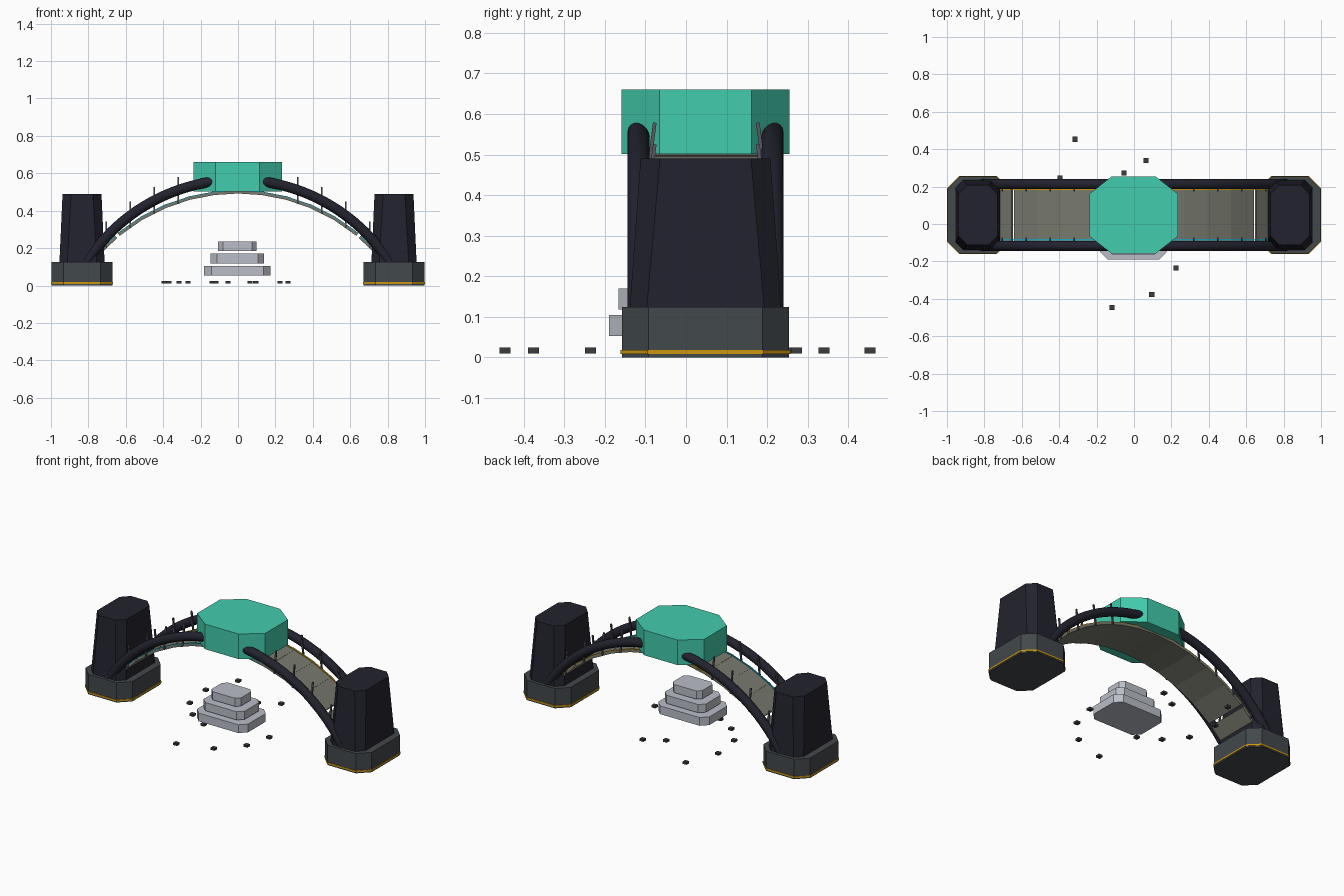
import bpy, bmesh, math
from mathutils import Matrix, Vector

if "Cube" in bpy.data.objects:
    bpy.data.objects.remove(bpy.data.objects["Cube"])


def material(name, rgb):
    lin = [((c / 255 + 0.055) / 1.055) ** 2.4 if c > 10 else c / 255 / 12.92 for c in rgb]
    m = bpy.data.materials.new(name)
    m.diffuse_color = (*lin, 1)
    m.use_nodes = True
    m.node_tree.nodes["Principled BSDF"].inputs["Base Color"].default_value = m.diffuse_color
    return m


SLATE = material("slate_base", (66, 72, 75))
NAVY = material("dark_navy", (34, 34, 46))
TEAL = material("teal", (66, 204, 172))
DECK = material("stone_deck", (120, 122, 110))
PALE = material("pale_grey", (186, 190, 200))
GOLD = material("gold", (205, 150, 15))
CYAN = material("cyan", (30, 170, 195))
STEEL = material("steel_grey", (88, 88, 98))
COAL = material("charcoal", (58, 60, 62))

YC = 0.048            # centre line of the bridge


def finish(name, bm, mat):
    bmesh.ops.recalc_face_normals(bm, faces=bm.faces[:])
    me = bpy.data.meshes.new(name)
    bm.to_mesh(me)
    bm.free()
    me.materials.append(mat)
    ob = bpy.data.objects.new(name, me)
    bpy.context.collection.objects.link(ob)
    return ob


def octagon(name, mat, cx, cy, z0, z1, bottom, top=None):
    """Chamfered block; bottom/top = (half x, half y, chamfer x, chamfer y)."""
    bm = bmesh.new()
    rings = []
    for z, (hx, hy, ax, ay) in ((z0, bottom), (z1, top or bottom)):
        pts = [(hx, hy - ay), (hx - ax, hy), (ax - hx, hy), (-hx, hy - ay),
               (-hx, ay - hy), (ax - hx, -hy), (hx - ax, -hy), (hx, ay - hy)]
        rings.append([bm.verts.new((cx + x, cy + y, z)) for x, y in pts])
    for i in range(8):
        j = (i + 1) % 8
        bm.faces.new((rings[0][i], rings[0][j], rings[1][j], rings[1][i]))
    bm.faces.new(rings[0])
    bm.faces.new(rings[1])
    return finish(name, bm, mat)


def box(name, mat, loc, size, rot=None):
    bm = bmesh.new()
    m = Matrix.Translation(loc) @ (rot or Matrix()) @ Matrix.Diagonal((*size, 1))
    bmesh.ops.create_cube(bm, size=1, matrix=m)
    return finish(name, bm, mat)


def tube(name, mat, path, radius, sides=16):
    """Round tube swept along a path lying in an xz plane."""
    bm = bmesh.new()
    rings = []
    for i, p in enumerate(path):
        t = (path[min(i + 1, len(path) - 1)] - path[max(i - 1, 0)]).normalized()
        n = Vector((-t.z, 0, t.x))
        rings.append([bm.verts.new(p + radius * (math.cos(a) * n + math.sin(a) * Vector((0, 1, 0))))
                      for a in (2 * math.pi * k / sides for k in range(sides))])
    for r, s in zip(rings, rings[1:]):
        for k in range(sides):
            f = bm.faces.new((r[k], r[(k + 1) % sides], s[(k + 1) % sides], s[k]))
            f.smooth = True
    bm.faces.new(rings[0])
    bm.faces.new(rings[-1])
    return finish(name, bm, mat)


for side, label in ((-1, "left"), (1, "right")):
    # footings, gold trim and tapered towers
    octagon(label + "_footing", SLATE, side * 0.834, YC, 0, 0.125, (0.163, 0.206, 0.065, 0.065))
    octagon(label + "_footing_trim", GOLD, side * 0.834, YC, 0.008, 0.018,
            (0.166, 0.209, 0.066, 0.066))
    octagon(label + "_tower", NAVY, side * 0.834, YC, 0.12, 0.49,
            (0.121, 0.187, 0.042, 0.042), (0.104, 0.16, 0.046, 0.048))
    # arched tubes running from footing into the canopy
    for y, edge in ((-0.117, "front"), (0.213, "back")):
        a0, a1 = math.asin(0.13 / 0.965), math.asin(0.835 / 0.965)
        path = []
        for i in range(25):
            a = a0 + (a1 - a0) * i / 24
            path.append(Vector((side * 0.965 * math.sin(a), y, -0.4 + 0.965 * math.cos(a))))
        tube(f"{label}_{edge}_arch_tube", NAVY, path, 0.027)

# central canopy
octagon("canopy", TEAL, -0.002, YC, 0.502, 0.66, (0.237, 0.207, 0.12, 0.094))

# deck panels on a circular arc, with edge strips and leaning posts
for i in range(12):
    x = (i - 5.5) * 0.128
    ang = math.asin(x)
    rot = Matrix.Rotation(ang, 4, 'Y')
    mid = Vector((x, 0.05, -0.503 + math.cos(ang)))
    up = rot @ Vector((0, 0, 1))
    box(f"deck_panel_{i}", DECK, mid, (0.15, 0.28, 0.014), rot)
    for y, mat, nm in ((-0.135, CYAN, "cyan"), (0.135, GOLD, "gold")):
        box(f"{nm}_edge_strip_{i}", mat, mid + up * 0.009 + Vector((0, y, 0)),
            (0.15, 0.009, 0.005), rot)
        if abs(x) > 0.25:
            s = -1 if y < 0 else 1
            lean = Matrix.Rotation(s * 0.13, 4, 'X')
            box(f"{nm}_side_post_{i}", STEEL, mid + Vector((0, y + s * 0.001, 0.065)),
                (0.009, 0.009, 0.14), lean)

# stepped plinth of floating slabs under the arch
for i, (hx, hy, c) in enumerate(((0.178, 0.128, 0.04), (0.143, 0.104, 0.033), (0.103, 0.075, 0.025))):
    z = 0.053 + 0.0655 * i
    octagon(f"plinth_slab_{i}", PALE, -0.003, -0.062, z, z + 0.052, (hx, hy, c, c))

# small marker stones scattered around the plinth
for i, (x, y) in enumerate(((-0.396, 0.246), (-0.37, 0.05), (-0.316, 0.453), (-0.267, -0.07),
                            (-0.14, -0.143), (-0.117, -0.446), (-0.053, 0.273), (0.063, 0.34),
                            (0.095, -0.376), (0.225, -0.235), (0.267, -0.07))):
    box(f"marker_stone_{i}", COAL, (x, y, 0.017), (0.027, 0.027, 0.014))
